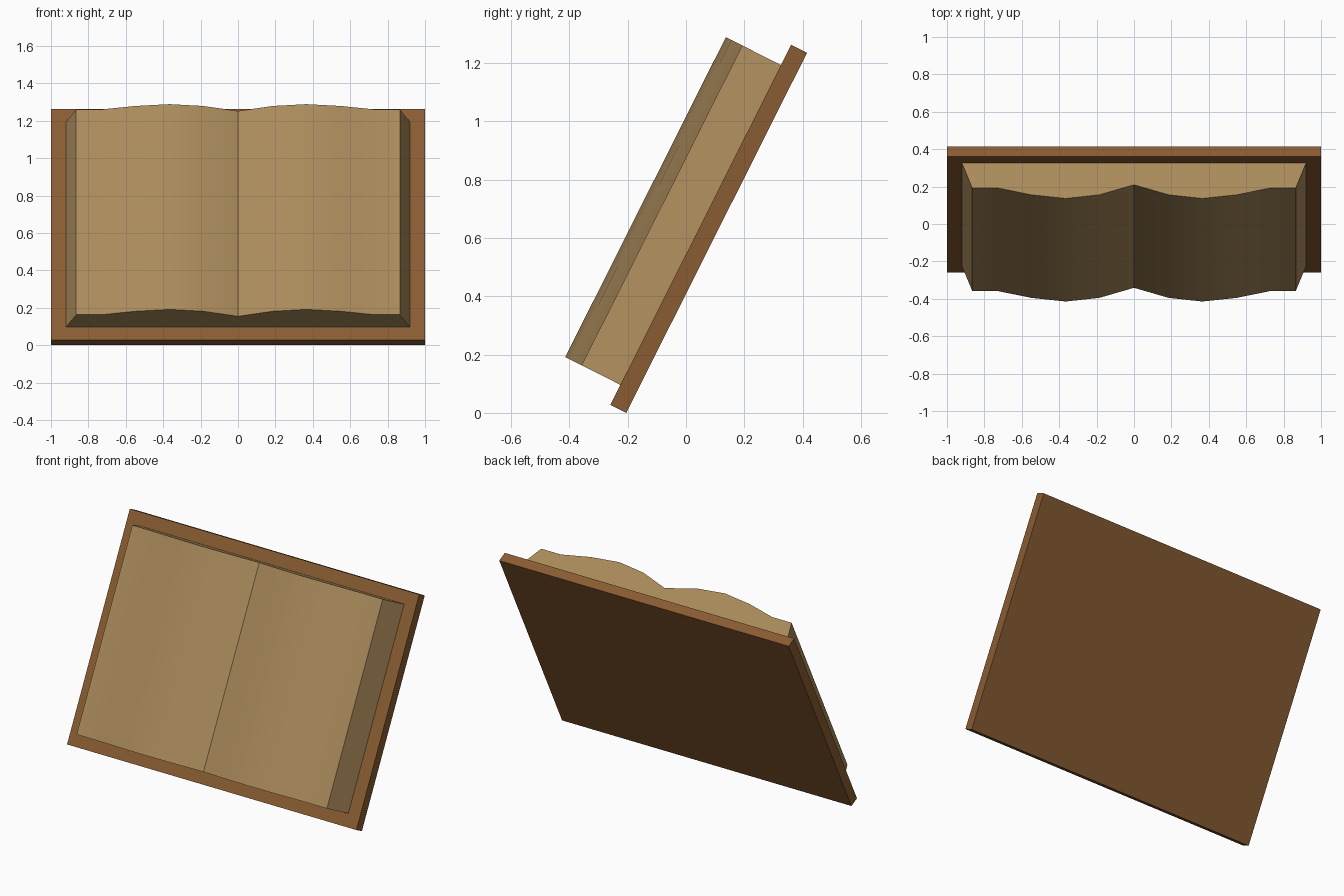
import bpy, bmesh
from math import radians
from mathutils import Matrix

if "Cube" in bpy.data.objects:
    bpy.data.objects.remove(bpy.data.objects["Cube"])

# Tilted frame: local y runs up the slope, local z points out of the pages
FRAME = Matrix.Translation((0, -0.205, 0)) @ Matrix.Rotation(radians(63.34), 4, 'X')


def extrude_profile(name, profile, y0, y1, color):
    """Sweep an (x, z) outline along the slope from y0 to y1."""
    bm = bmesh.new()
    face = bm.faces.new([bm.verts.new((x, y0, z)) for x, z in profile])
    ext = bmesh.ops.extrude_face_region(bm, geom=[face])
    moved = [v for v in ext["geom"] if isinstance(v, bmesh.types.BMVert)]
    bmesh.ops.translate(bm, verts=moved, vec=(0, y1 - y0, 0))
    bmesh.ops.recalc_face_normals(bm, faces=bm.faces)
    bm.transform(FRAME)
    mesh = bpy.data.meshes.new(name)
    bm.to_mesh(mesh)
    bm.free()
    obj = bpy.data.objects.new(name, mesh)
    bpy.context.collection.objects.link(obj)
    mat = bpy.data.materials.new(name + "_color")
    mat.diffuse_color = (*color, 1)
    mat.use_nodes = True
    mat.node_tree.nodes["Principled BSDF"].inputs["Base Color"].default_value = mat.diffuse_color
    mesh.materials.append(mat)
    return obj


T = 0.061       # cover thickness
LENGTH = 1.382  # cover height along the slope
MARGIN = 0.077

# Cover board
extrude_profile("cover", [(-1, 0), (1, 0), (1, T), (-1, T)], 0, LENGTH,
                (0.25, 0.108, 0.032))

# Open page block: right half outline, mirrored about the gutter
half = [(0.185, 0.19), (0.365, 0.212), (0.55, 0.19),
        (0.73, 0.149), (0.865, 0.149), (0.92, 0)]
outline = [(-x, z) for x, z in reversed(half)] + [(0, 0.13)] + half
pages = extrude_profile("pages", [(x, z + T) for x, z in outline],
                        MARGIN, LENGTH - MARGIN, (0.40, 0.255, 0.105))

# Soft page curves, crisp gutter and block edges
bpy.context.view_layer.objects.active = pages
pages.select_set(True)
bpy.ops.object.shade_smooth_by_angle(angle=radians(30))
